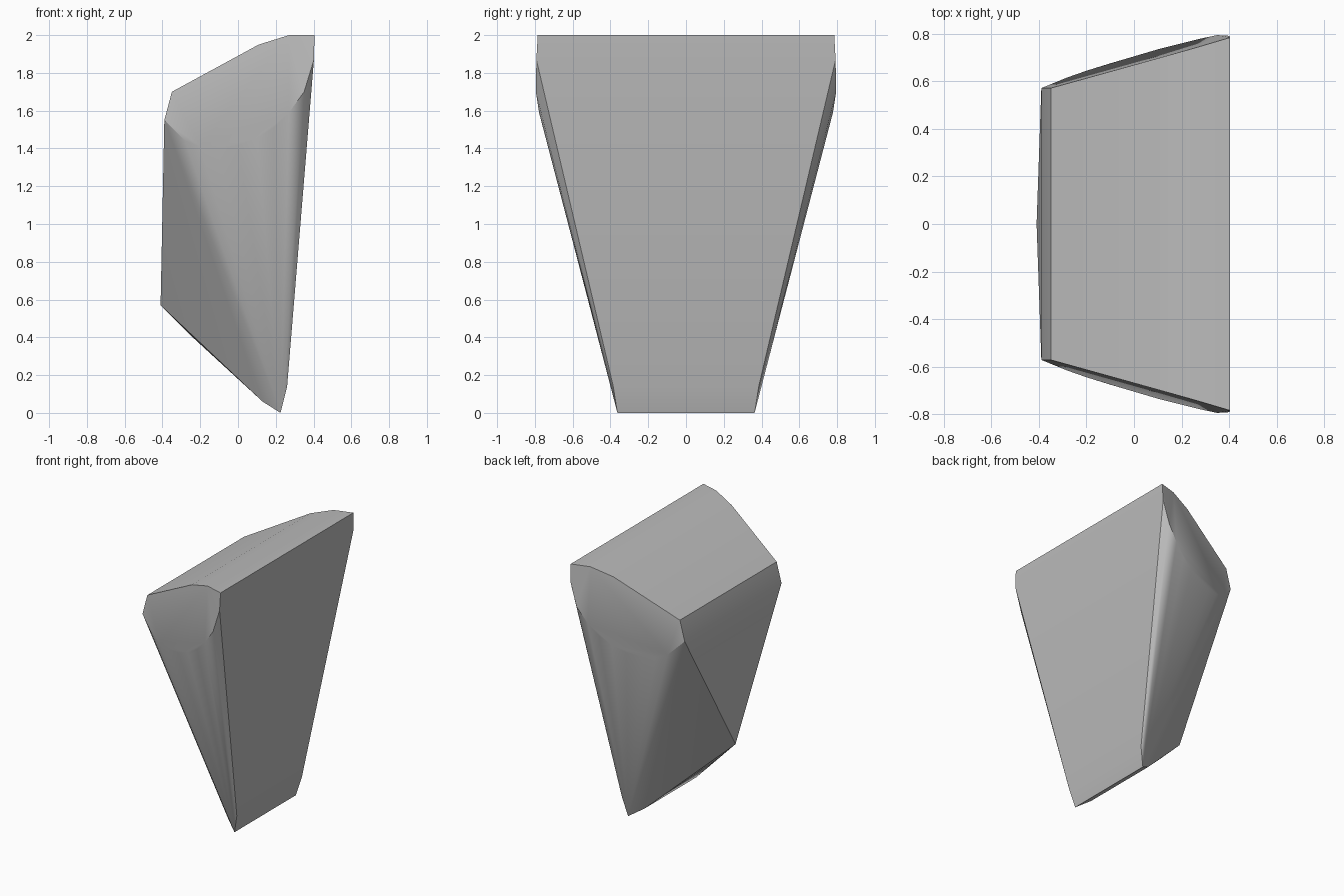
import bpy
import bmesh
import math

cube = bpy.data.objects.get("Cube")
if cube:
    bpy.data.objects.remove(cube, do_unlink=True)

# Plain grey stone
grey = bpy.data.materials.new("stone_grey")
grey.use_nodes = True
colour = (0.5, 0.5, 0.5, 1)
grey.diffuse_color = colour
grey.node_tree.nodes["Principled BSDF"].inputs["Base Color"].default_value = colour

# One half of the wedge, as corners mirrored across y
top_edge = [(-.35, .572, 1.70), (.11, .70, 1.95), (.27, .745, 2), (.405, .785, 2)]
end_arc = [(.402, .792, 1.87), (.35, .795, 1.70), (.27, .778, 1.59), (.19, .756, 1.51),
           (.10, .735, 1.455), (0, .705, 1.415), (-.11, .673, 1.40),
           (-.20, .645, 1.41), (-.28, .617, 1.44), (-.39, .572, 1.55)]
foot = [(.26, .385, .14), (.225, .363, 0), (.13, .306, .06)]
# Narrow lower point on the centre line
point = [(-.41, 0, .57), (-.24, 0, .40)]

bm = bmesh.new()
for side in (-1, 1):
    for x, y, z in top_edge + end_arc + foot:
        bm.verts.new((x, side * y, z))
for p in point:
    bm.verts.new(p)

# Stretch the faceted skin over the corners
hull = bmesh.ops.convex_hull(bm, input=bm.verts[:])
loose = {g for g in hull["geom_interior"] + hull["geom_unused"]
         if isinstance(g, bmesh.types.BMVert)}
bmesh.ops.delete(bm, geom=list(loose), context="VERTS")
bmesh.ops.dissolve_limit(bm, angle_limit=math.radians(1), verts=bm.verts[:], edges=bm.edges[:])
bmesh.ops.recalc_face_normals(bm, faces=bm.faces[:])

mesh = bpy.data.meshes.new("wedge_block")
bm.to_mesh(mesh)
bm.free()
mesh.materials.append(grey)
block = bpy.data.objects.new("wedge_block", mesh)
bpy.context.collection.objects.link(block)

# Soft shading on the rounded ends, crisp main edges
bpy.ops.object.select_all(action="DESELECT")
block.select_set(True)
bpy.context.view_layer.objects.active = block
bpy.ops.object.shade_smooth_by_angle(angle=math.radians(30))
